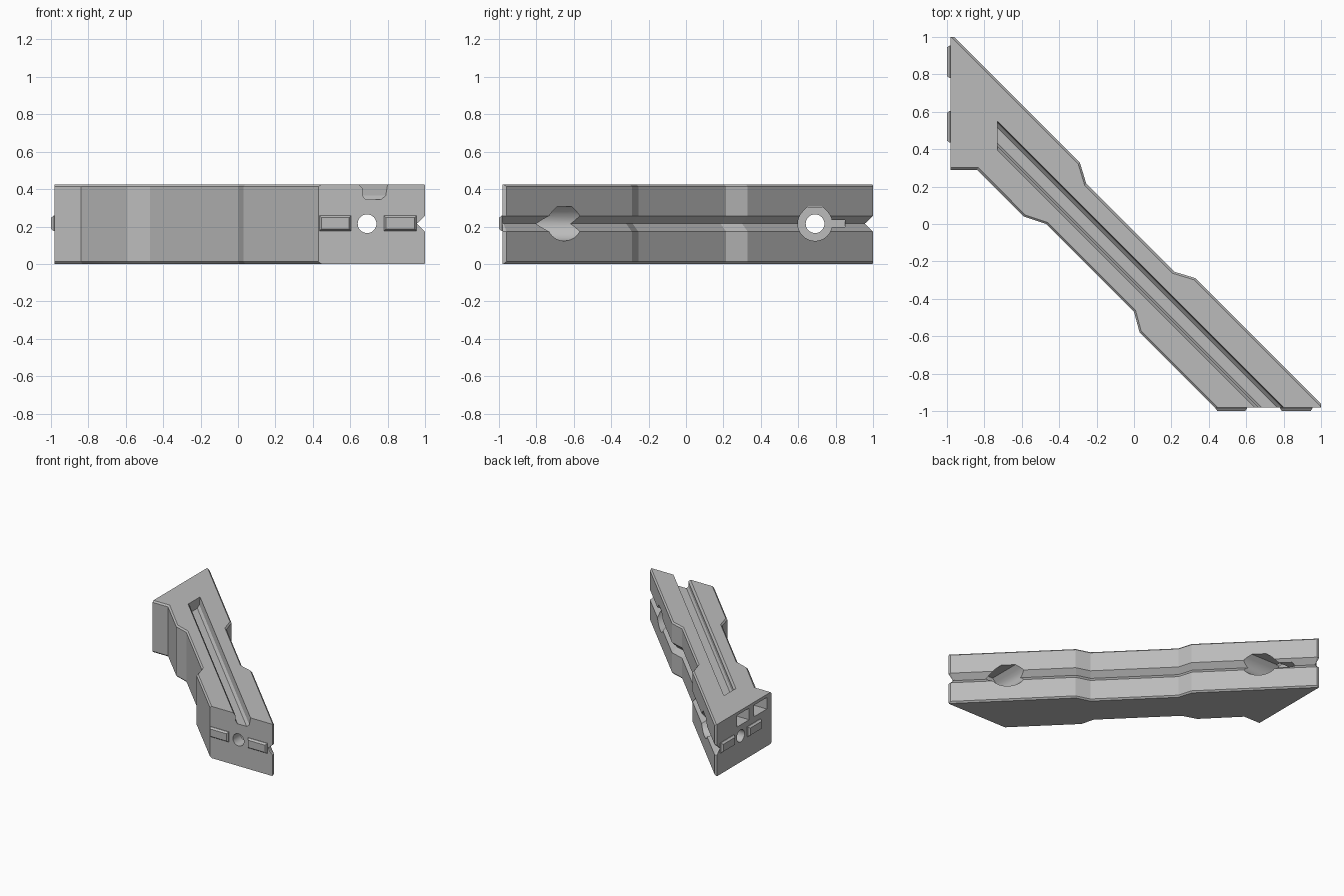
import bpy
import bmesh
from math import sin, cos, pi, radians

old = bpy.data.objects.get("Cube")
if old:
    bpy.data.objects.remove(old, do_unlink=True)

grey = bpy.data.materials.new("plain grey")
grey.use_nodes = True
grey.diffuse_color = (0.5, 0.5, 0.5, 1)
grey.node_tree.nodes["Principled BSDF"].inputs["Base Color"].default_value = (0.5, 0.5, 0.5, 1)

HEIGHT, MID = 0.425, 0.215
END = -0.98  # both end faces: x = END on the left, y = END at the front


def swap(points):
    """Mirror across the diagonal plane x = y."""
    return [(y, x, z) for x, y, z in points]


def loft(name, rings):
    """Skin a list of equal-length point rings and cap both ends."""
    bm = bmesh.new()
    loops = [[bm.verts.new(p) for p in ring] for ring in rings]
    n = len(loops[0])
    for a, b in zip(loops, loops[1:]):
        for i in range(n):
            j = (i + 1) % n
            bm.faces.new((a[i], a[j], b[j], b[i]))
    bm.faces.new(loops[0][::-1])
    bm.faces.new(loops[-1])
    bm.normal_update()
    if bm.calc_volume(signed=True) < 0:
        bmesh.ops.reverse_faces(bm, faces=bm.faces[:])
    mesh = bpy.data.meshes.new(name)
    bm.to_mesh(mesh)
    bm.free()
    mesh.materials.append(grey)
    obj = bpy.data.objects.new(name, mesh)
    bpy.context.collection.objects.link(obj)
    return obj


def outline(z, far, near):
    """Plan of the strut with its far and near long sides inset."""
    k = 2 ** 0.5
    f, g = far / k, near / k
    s = 0.04 - far * k
    y = min(1.0, s + 0.975)
    half = [(END, y), (s - y, y), (-0.29 - f, 0.33 - f), (-0.255 - f, 0.215 - f)]
    pts = half + [(b, a) for a, b in half[::-1]]
    pts += [(0.43 + near * k, END), (0.03 + g, -0.58 + g), (g, -0.47 + g),
            (-0.47 + g, g), (-0.59 + g, 0.04 + g), (-0.84 + g, 0.29 + near),
            (END, 0.29 + near)]
    return [(a, b, z) for a, b in pts]


# Body: chamfered long edges and a V groove along the far side
C = 0.012
levels = [(0, C, C), (C, 0, 0), (MID - 0.042, 0, 0), (MID, 0.042, 0),
          (MID + 0.042, 0, 0), (HEIGHT - C, 0, 0), (HEIGHT, C, C)]
body = loft("strut_body", [outline(*lv) for lv in levels])


def circle(r, n=32):
    return [(r * cos(2 * pi * i / n), r * sin(2 * pi * i / n)) for i in range(n)]


def teardrop(r, n=24):
    """Round below, straight 45 degree shoulders and a flat top above."""
    arc = [radians(135 + 270 * i / n) for i in range(n + 1)]
    return [(r * cos(a), r * sin(a)) for a in arc] + [(0.414 * r, r), (-0.414 * r, r)]


def box(u0, u1, v0, v1):
    return [(u0, v0), (u1, v0), (u1, v1), (u0, v1)]


def along_y(profile, y0, y1, x=0, z=0):
    return [[(x + u, y, z + v) for u, v in profile] for y in (y0, y1)]


cutters = []

# Bolt holes with wide bores, one at each end
for end in ("front", "left"):
    for part, profile, y0, y1 in (("hole", circle(0.05), -1.1, -0.5),
                                  ("bore", teardrop(0.092), -0.88, -0.4)):
        rings = along_y(profile, y0, y1, 0.69, MID)
        if end == "left":
            rings = [swap(r) for r in rings]
        cutters.append(loft(end + "_" + part, rings))

# Key slot beside the left bore, and two pockets in the left face
for name, prof, d0, d1 in (
        ("key_slot", box(0.72, 0.85, 0.198, 0.235), -0.885, -0.5),
        ("pocket_a", box(0.58, 0.74, 0.305, 0.4), -1.1, -0.86),
        ("pocket_b", box(0.35, 0.52, 0.305, 0.4), -1.1, -0.86)):
    cutters.append(loft(name, [swap(r) for r in along_y(prof, d0, d1)]))

# Long channel in the top, open at the front face
channel = [(-0.335, 0.45), (-0.335, 0.425), (-0.315, 0.405), (-0.315, 0.365),
           (-0.298, 0.345), (-0.215, 0.345), (-0.19, 0.365), (-0.18, 0.425), (-0.18, 0.45)]
cutters.append(loft("channel", [[(-0.73, s + 0.73, z) for s, z in channel],
                                [(s + 1.1, -1.1, z) for s, z in channel]]))

for cutter in cutters:
    mod = body.modifiers.new(cutter.name, "BOOLEAN")
    mod.operation, mod.solver, mod.object = "DIFFERENCE", "EXACT", cutter
    bpy.context.view_layer.objects.active = body
    bpy.ops.object.modifier_apply(modifier=mod.name)
    bpy.data.objects.remove(cutter, do_unlink=True)

# Tapered locating pegs on both end faces
for i, (a, b) in enumerate(((0.435, 0.605), (0.78, 0.955))):
    t = 0.011
    rings = [[(u, y, v) for u, v in box(a + e, b - e, 0.176 + e, 0.258 - e)]
             for y, e in ((-0.97, 0), (-0.985, 0), (-1.0, t))]
    loft("front_peg_%d" % (i + 1), rings)
    loft("left_peg_%d" % (i + 1), [swap(r) for r in rings])

bpy.ops.object.select_all(action="DESELECT")
body.select_set(True)
bpy.context.view_layer.objects.active = body
bpy.ops.object.shade_smooth_by_angle(angle=radians(20))
